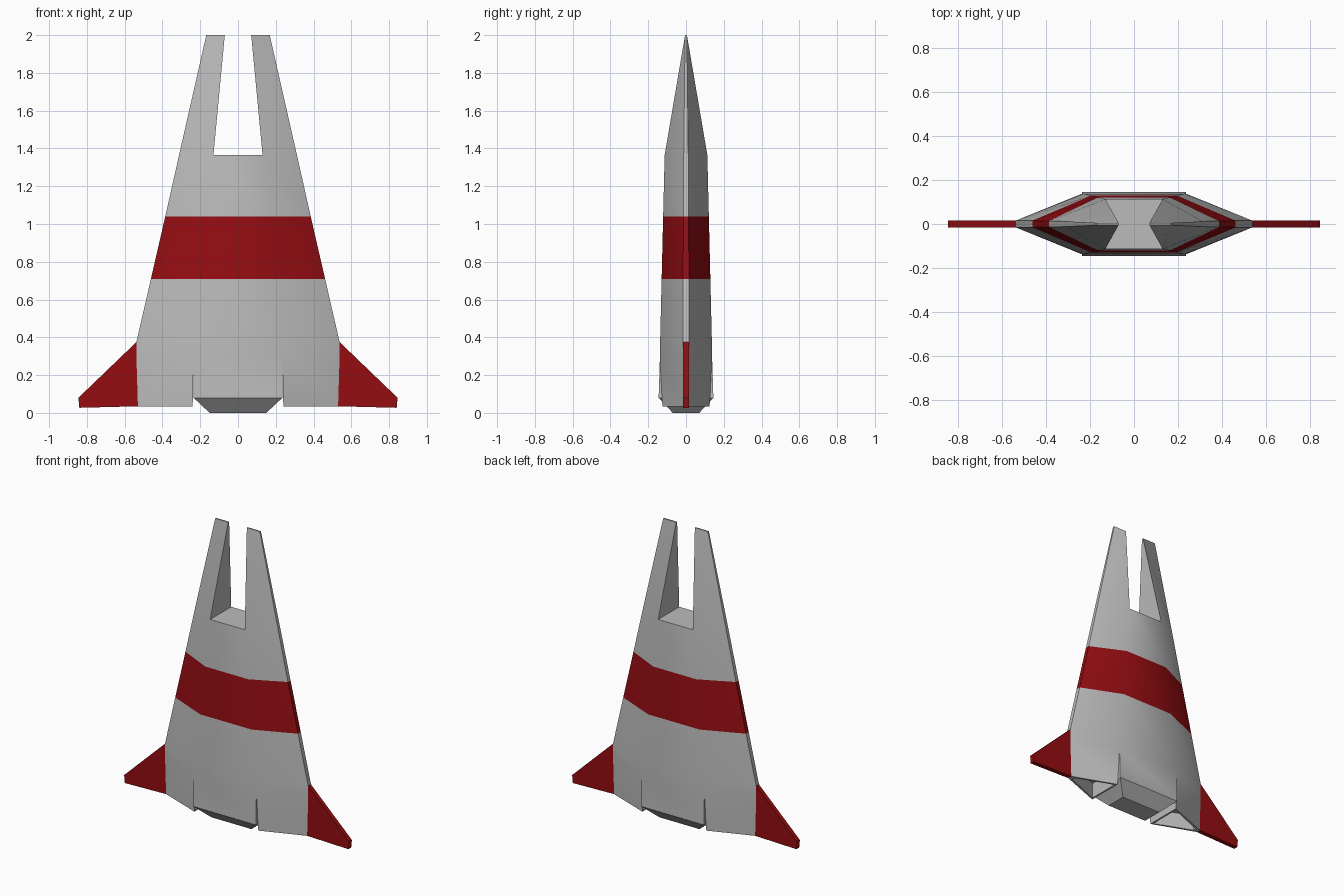
import bpy, bmesh

if "Cube" in bpy.data.objects:
    bpy.data.objects.remove(bpy.data.objects["Cube"])

red = bpy.data.materials.new("red_paint")
red.diffuse_color = (0.30, 0.004, 0.006, 1)
red.use_nodes = True
red.node_tree.nodes["Principled BSDF"].inputs["Base Color"].default_value = red.diffuse_color
grey = bpy.data.materials.new("grey_hull")
grey.diffuse_color = (0.5, 0.5, 0.5, 1)
grey.use_nodes = True
grey.node_tree.nodes["Principled BSDF"].inputs["Base Color"].default_value = grey.diffuse_color


def loft(bm, rings, start=False, end=False, closed=True, red_band=None):
    """Skin a list of equal-length point rings."""
    vs = [[bm.verts.new(p) for p in r] for r in rings]
    n = len(vs[0])
    for i in range(len(vs) - 1):
        for j in range(n):
            k = (j + 1) % n
            f = bm.faces.new((vs[i][j], vs[i][k], vs[i + 1][k], vs[i + 1][j]))
            f.material_index = 1 if i == red_band else 0
    if start:
        bm.faces.new(vs[0])
    if end:
        bm.faces.new(vs[-1])


def finish(bm, name, mats):
    bmesh.ops.remove_doubles(bm, verts=bm.verts, dist=1e-5)
    bmesh.ops.recalc_face_normals(bm, faces=bm.faces)
    me = bpy.data.meshes.new(name)
    bm.to_mesh(me)
    bm.free()
    ob = bpy.data.objects.new(name, me)
    bpy.context.collection.objects.link(ob)
    for m in mats:
        me.materials.append(m)
    return ob


def half(s, z, a, d, w, e):
    """Wedge section on one side: deep at x=a, thin at x=w."""
    return [(s * a, -d, z), (s * w, -e, z), (s * w, e, z), (s * a, d, z)]


def full(*sec):
    return half(1, *sec) + half(-1, *sec)[::-1]


def box(z, a, d):
    return [(-a, -d, z), (a, -d, z), (a, d, z), (-a, d, z)]


# Hull sections: z, flat half width, half depth, half width, edge half depth
shoulder = (1.365, 0.13, 0.113, 0.312, 0.012)
skirt = (0.30, 0.235, 0.138, 0.538, 0.015)
sections = [shoulder,
            (1.04, 0.162, 0.121, 0.385, 0.014),
            (0.71, 0.194, 0.129, 0.461, 0.015),
            (0.375, 0.228, 0.137, 0.538, 0.015),
            skirt]

bm = bmesh.new()
# Main body with painted band
loft(bm, [full(*s) for s in sections], red_band=1)
# Floor of the nose slot
bm.faces.new([bm.verts.new(p) for p in box(1.365, 0.13, 0.113)])
# Engine block tapering to its base
loft(bm, [box(0.30, 0.235, 0.138), box(0.08, 0.235, 0.145), box(0, 0.15, 0.07)], end=True)
for s in (1, -1):
    # Nose prongs
    loft(bm, [half(s, *shoulder), half(s, 2.0, 0.07, 0.005, 0.168, 0.005)], end=True)
    # Hollow rear flaps beside the engine block
    loft(bm, [half(s, *skirt),
              half(s, 0.035, 0.24, 0.125, 0.53, 0.015),
              half(s, 0.035, 0.252, 0.109, 0.50, 0.010),
              half(s, 0.14, 0.252, 0.109, 0.50, 0.010)], end=True)
hull = finish(bm, "hull", [grey, red])
bpy.context.view_layer.objects.active = hull
hull.select_set(True)
bpy.ops.object.shade_smooth_by_angle()

# Side fins
for s, side in ((1, "right"), (-1, "left")):
    bm = bmesh.new()
    outline = [(0.538, 0.375), (0.845, 0.08), (0.84, 0.027), (0.53, 0.035)]
    loft(bm, [[(s * x, y, z) for x, z in outline] for y in (-0.015, 0.015)],
         start=True, end=True)
    finish(bm, side + "_fin", [red])
